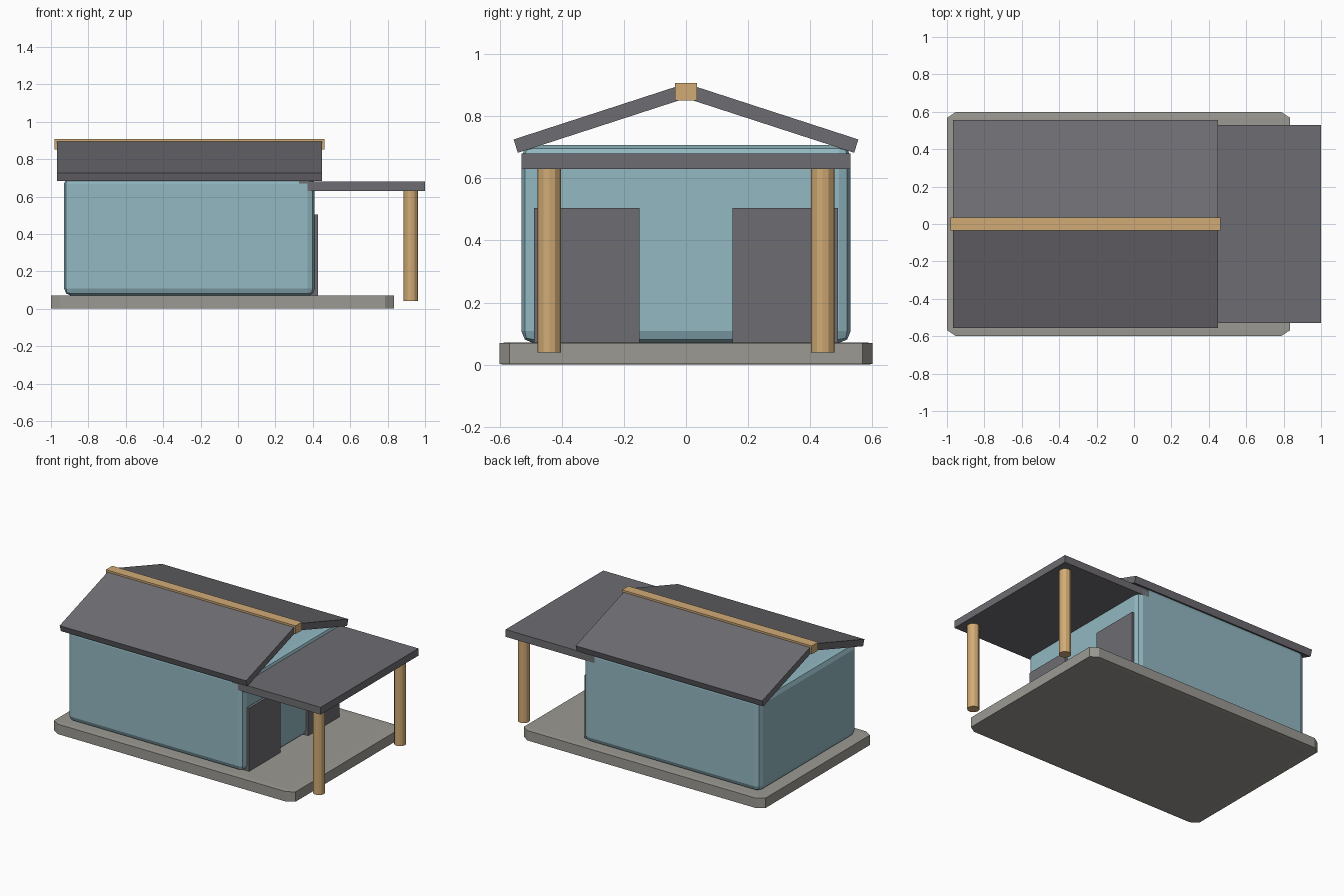
import bpy, bmesh, math
from mathutils import Matrix

if "Cube" in bpy.data.objects:
    bpy.data.objects.remove(bpy.data.objects["Cube"])


def material(name, rgb):
    m = bpy.data.materials.new(name)
    m.diffuse_color = (*rgb, 1)
    m.use_nodes = True
    m.node_tree.nodes["Principled BSDF"].inputs["Base Color"].default_value = m.diffuse_color
    return m


BLUE = material("blue_wall", (0.29, 0.48, 0.54))
DARK = material("dark_roof", (0.155, 0.15, 0.165))
WOOD = material("wood", (0.64, 0.41, 0.18))
STONE = material("stone", (0.33, 0.32, 0.29))


def finish(name, bm, mat):
    mesh = bpy.data.meshes.new(name)
    bmesh.ops.recalc_face_normals(bm, faces=bm.faces)
    bm.to_mesh(mesh)
    bm.free()
    mesh.materials.append(mat)
    ob = bpy.data.objects.new(name, mesh)
    bpy.context.collection.objects.link(ob)
    return ob


def box(name, lo, hi, mat, unit_bevel=0, bevel=0, segments=1, rot=None):
    """Box between two corners; unit_bevel is stretched by the box scale, bevel is not."""
    bm = bmesh.new()
    bmesh.ops.create_cube(bm, size=1)

    def do_bevel(width):
        if width:
            bmesh.ops.bevel(bm, geom=bm.edges[:], offset=width, segments=segments,
                            profile=0.5, affect='EDGES')

    do_bevel(unit_bevel)
    bmesh.ops.scale(bm, vec=[b - a for a, b in zip(lo, hi)], verts=bm.verts)
    do_bevel(bevel)
    bmesh.ops.translate(bm, vec=[(a + b) / 2 for a, b in zip(lo, hi)], verts=bm.verts)
    if rot:
        bmesh.ops.transform(bm, matrix=rot, verts=bm.verts)
    return finish(name, bm, mat)


# Ground slab with clipped corners, and the main walls
box("base_slab", (-1, -0.6, 0), (0.835, 0.6, 0.072), STONE, unit_bevel=0.027)
box("house_body", (-0.93, -0.53, 0.07), (0.41, 0.53, 0.707), BLUE, bevel=0.038, segments=2)

# Flat porch roof and ridge beam
box("porch_roof", (0.325, -0.53, 0.63), (1.0, 0.53, 0.68), DARK)
box("ridge_beam", (-0.98, -0.035, 0.85), (0.462, 0.035, 0.907), WOOD)

# Mirrored parts: roof slope, door panel, porch post
PITCH = math.radians(18)
for side, label in ((-1, "front"), (1, "back")):
    pivot = Matrix.Translation((0, side * 0.555, 0.725)) @ Matrix.Rotation(-side * PITCH, 4, 'X')
    ys = sorted((0, -side * 0.579))
    box(label + "_roof_slope", (-0.967, ys[0], -0.045), (0.45, ys[1], 0), DARK, rot=pivot)

    ys = sorted((side * 0.15, side * 0.49))
    box(label + "_door_panel", (0.375, ys[0], 0.07), (0.428, ys[1], 0.505), DARK)

    bm = bmesh.new()
    bmesh.ops.create_cone(bm, cap_ends=True, segments=12, radius1=0.038, radius2=0.038,
                          depth=0.6, matrix=Matrix.Translation((0.924, side * 0.44, 0.34)))
    finish(label + "_porch_post", bm, WOOD)
